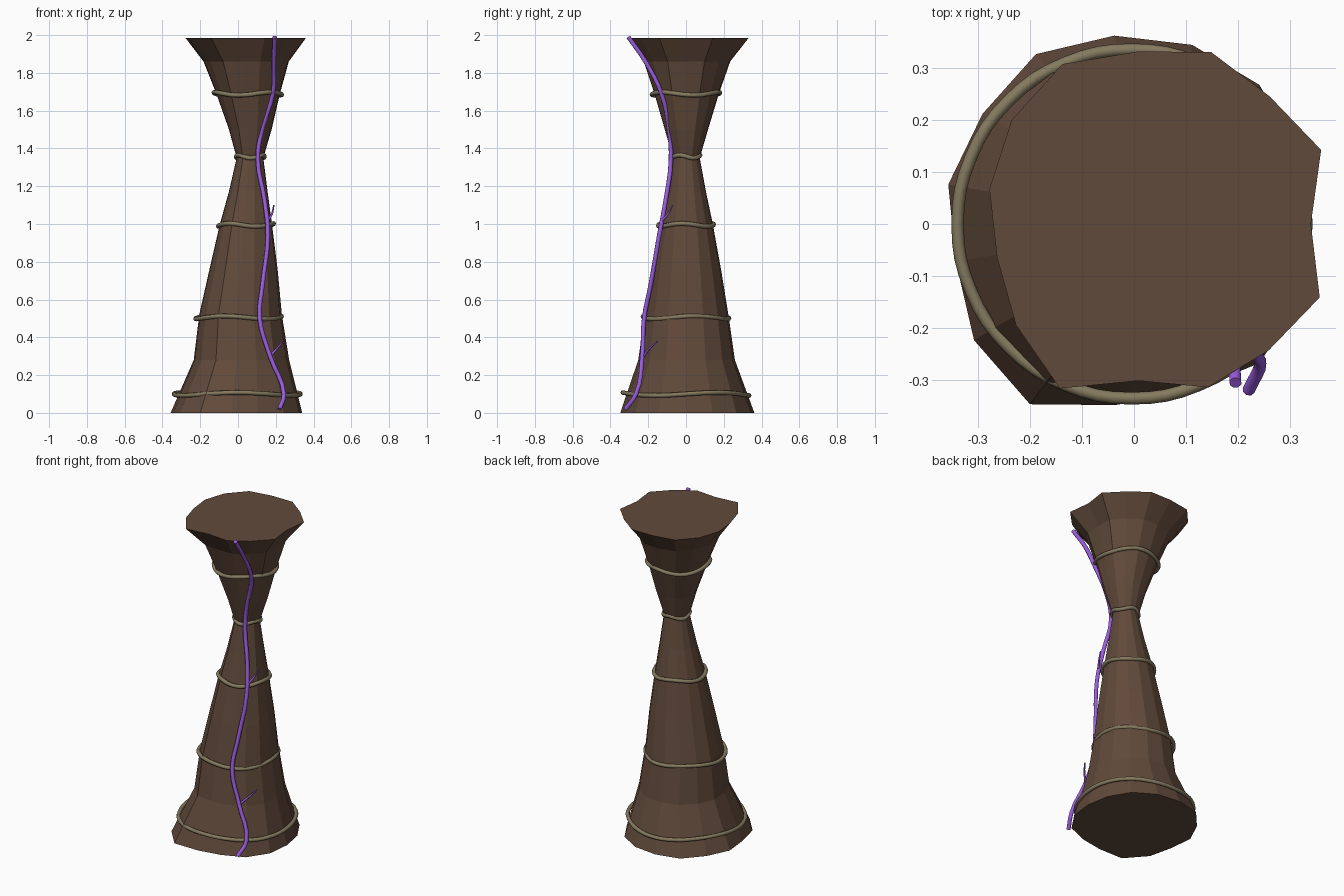
import bpy, bmesh, math
from mathutils import Vector

if "Cube" in bpy.data.objects:
    bpy.data.objects.remove(bpy.data.objects["Cube"])


def material(name, rgb):
    m = bpy.data.materials.new(name)
    m.diffuse_color = (*rgb, 1)
    m.use_nodes = True
    m.node_tree.nodes["Principled BSDF"].inputs["Base Color"].default_value = m.diffuse_color
    return m


bark = material("brown bark", (0.120, 0.068, 0.043))
cord = material("khaki cord", (0.235, 0.195, 0.115))
violet = material("violet vine", (0.33, 0.11, 0.75))

SIDES = 15
# Radii of the uneven foot and the uneven crown, one per 24 degrees
FOOT = [.340, .345, .360, .362, .364, .377, .360, .365,
        .350, .380, .400, .350, .340, .360, .355]
CROWN = [.300, .350, .330, .348, .333, .355, .340, .325,
         .310, .330, .365, .303, .330, .327, .347]
# Height, centre x, mean radius
LEVELS = [(0, 0, .357), (.28, .02, .258), (.52, .015, .224), (.75, .03, .187),
          (1.0, .043, .142), (1.17, .055, .106), (1.35, .064, .073),
          (1.5, .066, .117), (1.69, .055, .175), (1.86, .045, .235),
          (1.985, .04, .333)]


def build_trunk():
    bm = bmesh.new()
    rings = []
    for z, cx, r in LEVELS:
        t = z / 1.985
        ring = []
        for k in range(SIDES):
            a = math.tau * k / SIDES
            # unevenness is full at both ends and weaker in between
            e = (1 - t) * (FOOT[k] / .357 - 1) + t * (CROWN[k] / .333 - 1)
            rr = r * (1 + e * (1 if z in (0, 1.985) else .5))
            ring.append(bm.verts.new((cx + rr * math.cos(a), rr * math.sin(a), z)))
        rings.append(ring)
    for lo, hi in zip(rings, rings[1:]):
        for k in range(SIDES):
            j = (k + 1) % SIDES
            bm.faces.new((lo[k], lo[j], hi[j], hi[k]))
    bm.faces.new(rings[0][::-1])
    bm.faces.new(rings[-1])
    me = bpy.data.meshes.new("trunk")
    bm.to_mesh(me)
    bm.free()
    me.materials.append(bark)
    ob = bpy.data.objects.new("trunk", me)
    bpy.context.collection.objects.link(ob)


def tube(name, points, radius, mat, cyclic=False, tip=1.0):
    cu = bpy.data.curves.new(name, 'CURVE')
    cu.dimensions = '3D'
    cu.bevel_depth = radius
    cu.bevel_resolution = 2
    cu.resolution_u = 4
    cu.use_fill_caps = True
    sp = cu.splines.new('BEZIER')
    sp.bezier_points.add(len(points) - 1)
    for i, (bp, p) in enumerate(zip(sp.bezier_points, points)):
        bp.co = Vector(p)
        bp.handle_left_type = bp.handle_right_type = 'AUTO'
        bp.radius = 1 + (tip - 1) * i / (len(points) - 1)
    sp.use_cyclic_u = cyclic
    cu.materials.append(mat)
    ob = bpy.data.objects.new(name, cu)
    bpy.context.collection.objects.link(ob)


build_trunk()

# Cords tied around the trunk, slightly wavy
for i, (z, cx, r) in enumerate([(.1, -.004, .335), (.505, .003, .228), (.995, .042, .147),
                                (1.357, .065, .075), (1.69, .052, .18)]):
    pts = []
    for k in range(16):
        a = math.tau * k / 16
        pts.append((cx + r * math.cos(a), r * math.sin(a),
                    z + .008 * math.sin(3 * a + i)))
    tube(f"cord_{i + 1}", pts, .012, cord, cyclic=True)

# Vine climbing the front right side
tube("vine", [(.22, -.32, .02), (.243, -.265, .10), (.17, -.232, .30), (.115, -.222, .50),
              (.13, -.187, .68), (.158, -.142, .94), (.14, -.107, 1.13), (.105, -.08, 1.34),
              (.127, -.09, 1.5), (.185, -.13, 1.69), (.19, -.215, 1.86), (.195, -.305, 1.99)],
     .012, violet)
tube("lower_twig", [(.17, -.225, .30), (.21, -.19, .345), (.24, -.15, .38)],
     .007, violet, tip=.5)
tube("upper_twig", [(.16, -.125, 1.02), (.18, -.095, 1.055), (.19, -.07, 1.1)],
     .007, violet, tip=.5)
